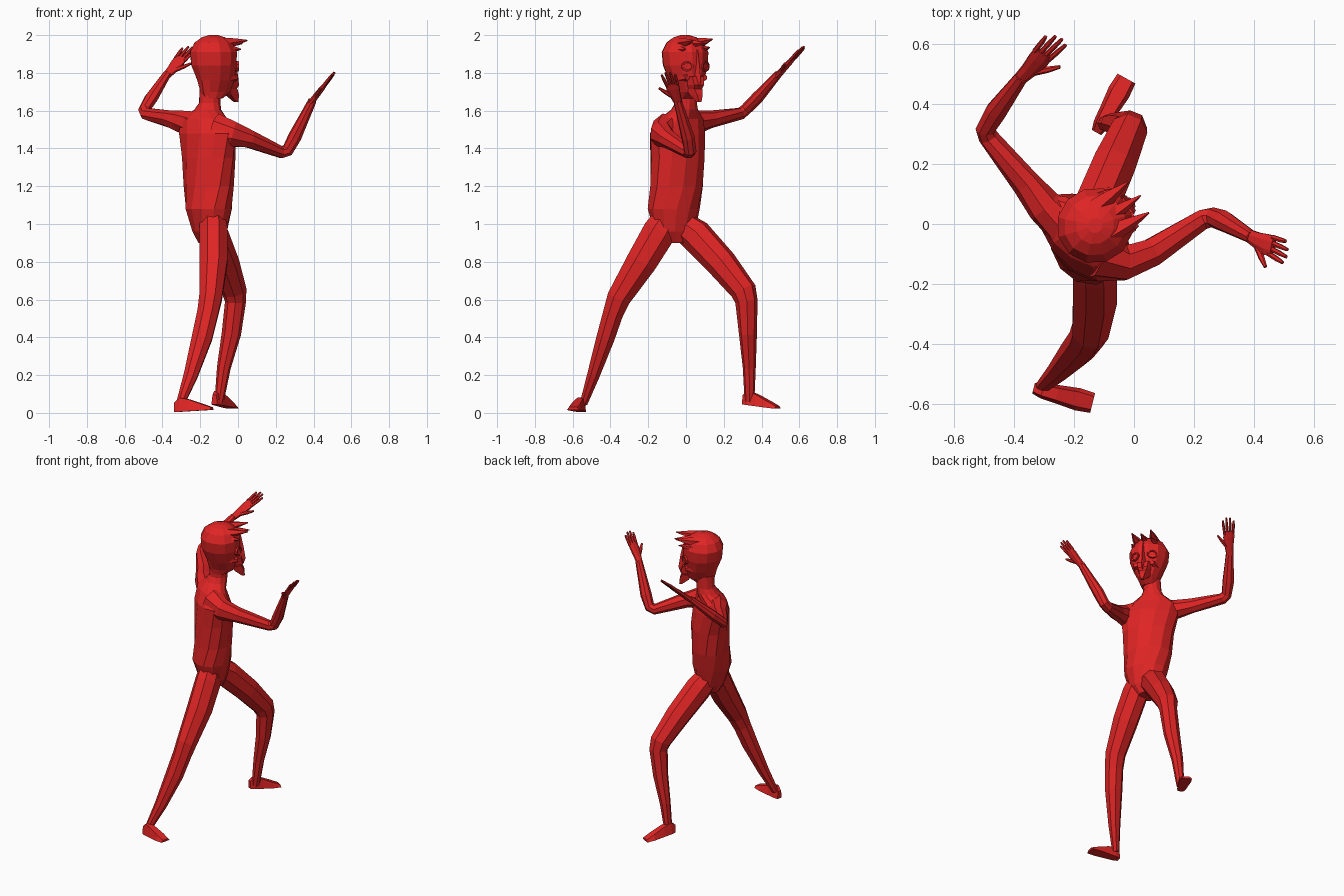
import bpy, math
from mathutils import Vector as V

red = bpy.data.materials.new("red")
red.diffuse_color = (0.74, 0.018, 0.018, 1)


def loft(name, rings):
    """Skin a list of equal-length vertex rings and cap both ends."""
    n = len(rings[0])
    verts = [v for r in rings for v in r]
    faces = []
    for i in range(len(rings) - 1):
        for j in range(n):
            k = (j + 1) % n
            faces.append((i * n + j, i * n + k, (i + 1) * n + k, (i + 1) * n + j))
    faces.append(tuple(reversed(range(n))))
    faces.append(tuple(range((len(rings) - 1) * n, len(rings) * n)))
    me = bpy.data.meshes.new(name)
    me.from_pydata([tuple(v) for v in verts], [], faces)
    me.materials.append(red)
    ob = bpy.data.objects.new(name, me)
    bpy.context.collection.objects.link(ob)
    return ob


def ellipse(c, u, v, a, b, n):
    return [c + u * a * math.cos(2 * math.pi * (j + .5) / n)
            + v * b * math.sin(2 * math.pi * (j + .5) / n) for j in range(n)]


def tube(name, path, side, n=8):
    """Limb along path of (x, y, z, half width along side, half depth)."""
    pts = [V(p[:3]) for p in path]
    rings = []
    for i, p in enumerate(path):
        d = V()
        if i:
            d += (pts[i] - pts[i - 1]).normalized()
        if i < len(pts) - 1:
            d += (pts[i + 1] - pts[i]).normalized()
        d.normalize()
        u = V(side)
        u = (u - d * u.dot(d)).normalized()
        rings.append(ellipse(pts[i], u, d.cross(u), p[3], p[4], n))
    return loft(name, rings)


# torso, twisting from hips to shoulders: z, x, y, half width, half depth, heading
torso = [(.90, -.15, -.05, .05, .06, 15), (.96, -.15, -.06, .11, .09, 18),
         (1.08, -.155, -.065, .142, .122, 25), (1.2, -.155, -.05, .153, .122, 35),
         (1.35, -.155, -.045, .163, .122, 42), (1.48, -.163, -.045, .185, .11, 47),
         (1.555, -.185, -.025, .155, .085, 50), (1.605, -.16, -.008, .075, .068, 40),
         (1.64, -.15, 0, .058, .058, 35), (1.72, -.145, 0, .056, .06, 32)]
rings = []
for z, x, y, a, b, h in torso:
    h = math.radians(h)
    rings.append(ellipse(V((x, y, z)), V((-math.sin(h), math.cos(h), 0)),
                         V((-math.cos(h), -math.sin(h), 0)), a, b, 12))
loft("torso_and_neck", rings)

# legs
tube("left_leg", [(-.15, -.03, 1.0, .07, .075), (-.13, .05, .94, .08, .09),
                  (-.07, .19, .79, .078, .082), (-.02, .305, .645, .065, .07),
                  (-.013, .32, .59, .055, .06), (-.035, .328, .42, .052, .047),
                  (-.075, .335, .24, .037, .034), (-.1, .336, .06, .024, .026)], (1, -.4, 0))
tube("right_leg", [(-.14, -.08, 1.06, .07, .075), (-.13, -.14, .96, .08, .095),
                   (-.13, -.235, .8, .08, .088), (-.145, -.355, .61, .065, .068),
                   (-.16, -.385, .53, .06, .058), (-.19, -.425, .4, .058, .052),
                   (-.25, -.49, .2, .04, .036), (-.305, -.542, .05, .024, .022)], (1, 0, 0))


# feet: loft from heel to toe
def foot(name, heel, toe, lift):
    heel, toe = V(heel), V(toe)
    d = toe - heel
    s = V((-d.y, d.x, 0)).normalized()
    rings = []
    for t, w, h in ((0, .018, .05), (.15, .027, .075), (.4, .031, .062),
                    (.75, .038, .034), (1, .034, .014)):
        c = heel + d * t
        up = V((0, 0, h))
        rings.append([c - s * w, c + s * w, c + s * w * .65 + up, c - s * w * .65 + up])
    return loft(name, rings)


foot("left_foot", (-.125, .305, .045), (-.025, .485, .022), 0)
foot("right_foot", (-.335, -.548, .004), (-.138, -.597, .016), 0)

# arms
tube("left_arm", [(-.22, -.01, 1.525, .075, .075), (-.30, .06, 1.54, .06, .062),
                  (-.36, .135, 1.555, .048, .046), (-.485, .29, 1.585, .036, .032),
                  (-.495, .315, 1.605, .034, .03), (-.46, .375, 1.665, .038, .032),
                  (-.375, .49, 1.795, .024, .02)], (.8, -.5, 0))
tube("right_arm", [(-.12, -.1, 1.50, .085, .09), (-.03, -.13, 1.475, .062, .072),
                   (.06, -.095, 1.45, .05, .05), (.23, .015, 1.38, .036, .034),
                   (.262, .022, 1.39, .034, .034), (.30, .01, 1.46, .036, .036),
                   (.395, -.045, 1.655, .022, .022)], (.3, -1, 0))


# hands: flat palm, four fingers and a thumb
def hand(name, wrist, tip, side):
    w, d = V(wrist), V(tip) - V(wrist)
    s = V(side)
    s = (s - d * s.dot(d) / d.length_squared).normalized()

    def at(t, o, a, b):
        return (*(w + d * t + s * o), a, b)
    tube(name + "_palm", [at(-.08, 0, .022, .018), at(.2, .002, .03, .016),
                          at(.45, 0, .038, .014), at(.62, -.003, .036, .01)], s)
    for i, end in enumerate((.9, 1, 1.02, .96)):
        o = -.031 + i * .019
        tube(name + "_finger", [at(.55, o, .009, .009), at(.8, o * 1.15, .009, .008),
                                at(end, o * 1.25, .006, .006)], s, 6)
    tube(name + "_thumb", [at(.2, .018, .014, .012), at(.38, .048, .011, .01),
                           at(.55, .072, .006, .006)], s, 6)


hand("left_hand", (-.375, .49, 1.79), (-.25, .618, 1.935), (.9, -.45, -.2))
hand("right_hand", (.392, -.043, 1.65), (.508, -.1, 1.80), (-.1, -1, 0))

# head frame
ang = math.radians(32)
F, L = V((math.cos(ang), math.sin(ang), 0)), V((-math.sin(ang), math.cos(ang), 0))


def hp(f, l, z):
    return V((-.13, -.005, z)) + F * f + L * l


# skull: z, back, front, half width
skull = [(1.665, -.06, .05, .05), (1.70, -.075, .105, .06), (1.76, -.09, .12, .09),
         (1.84, -.122, .128, .12), (1.91, -.128, .128, .126), (1.96, -.105, .105, .1),
         (1.988, -.065, .065, .062), (2.0, -.025, .025, .025)]
loft("head", [ellipse(hp((b + f) / 2, 0, z), L, -F, w, (f - b) / 2, 12) for z, b, f, w in skull])

# face: nose ridge, muzzle, chin tuft, eyes
loft("nose_ridge", [[hp(.10, -w, z), hp(f, 0, z), hp(.10, w, z)]
                    for z, f, w in ((1.92, .128, .012), (1.84, .145, .016),
                                    (1.76, .157, .024), (1.725, .145, .02))])
loft("muzzle", [[hp(.07, -w, z), hp(f, -w * .6, z), hp(f, w * .6, z), hp(.07, w, z)]
                for z, f, w in ((1.78, .13, .06), (1.735, .142, .05), (1.715, .13, .04))])
loft("chin_tuft", [[hp(b, -w, z), hp(f, -w * .6, z), hp(f, w * .6, z), hp(b, w, z)]
                   for z, b, f, w in ((1.715, .08, .135, .04), (1.685, .09, .148, .03),
                                      (1.645, .135, .152, .012))])
for s in (-1, 1):
    eye = hp(.112, s * .055, 1.835)
    out = (F + L * s * .45).normalized()
    side = V((0, 0, 1)).cross(out)
    loft("eye", [ellipse(eye + out * o, side, V((0, 0, 1)), r, r * .85, 10)
                 for o, r in ((-.03, .033), (.008, .033), (.008, .024), (.001, .022))])
    loft("cheek", [ellipse(hp(f, s * .055, 1.775), L, V((0, 0, 1)), r, r, 6)
                   for f, r in ((.06, .03), (.112, .015))])

# hair: forward-swept spikes
for base, tip, r in (((.03, -.05, 1.955), (.05, .038, 1.972), .036),
                     ((.03, .05, 1.955), (-.02, .14, 1.978), .036),
                     ((.05, 0, 1.955), (.022, .095, 1.955), .03),
                     ((.06, -.07, 1.925), (.015, -.005, 1.925), .024),
                     ((.06, .07, 1.925), (-.03, .125, 1.935), .024)):
    b, t = hp(*base), V(tip)
    tube("hair_spike", [(*b, r, r * .9), (*(b.lerp(t, .45)), r * .7, r * .6),
                        (*t, .003, .003)], L, 5)
